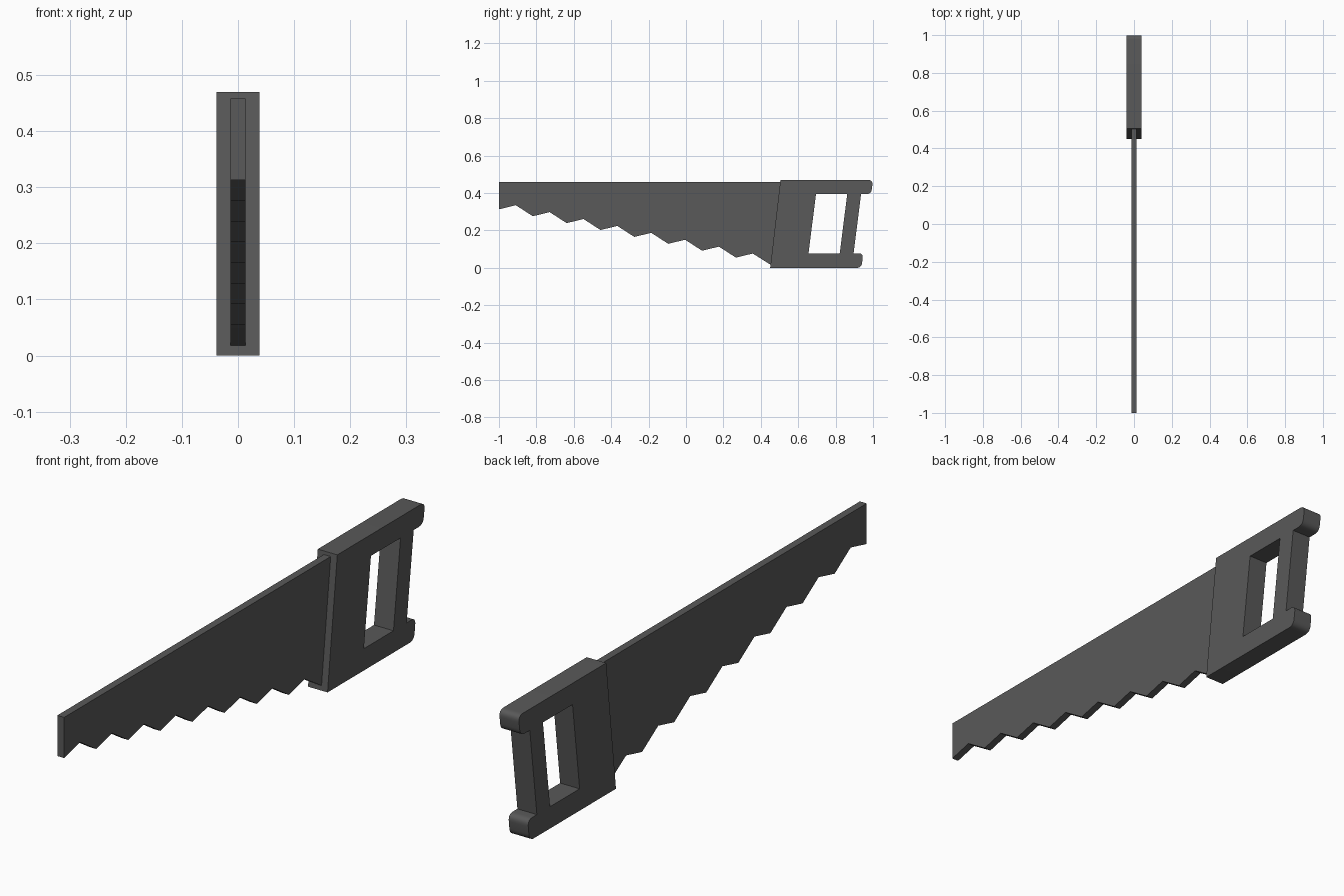
import bpy
import math
from mathutils import Matrix, Vector

cube = bpy.data.objects.get("Cube")
if cube:
    bpy.data.objects.remove(cube, do_unlink=True)

GREY = (0.1, 0.1, 0.1, 1)
mat = bpy.data.materials.new("dark grey")
mat.use_nodes = True
mat.diffuse_color = GREY
mat.node_tree.nodes["Principled BSDF"].inputs["Base Color"].default_value = GREY


def plate(name, outlines, half_width):
    """Extrude closed (y, z) outlines along x; inner outlines become holes."""
    curve = bpy.data.curves.new(name + "_profile", "CURVE")
    curve.dimensions = "2D"
    curve.fill_mode = "BOTH"
    curve.extrude = half_width
    for outline in outlines:
        spline = curve.splines.new("POLY")
        spline.points.add(len(outline) - 1)
        for point, (y, z) in zip(spline.points, outline):
            point.co = (y, z, 0, 1)
        spline.use_cyclic_u = True
    helper = bpy.data.objects.new(name + "_profile", curve)
    mesh = bpy.data.meshes.new_from_object(helper)
    bpy.data.objects.remove(helper)
    mesh.name = name
    # Stand the profile up: its x, y, depth become y, z, x
    mesh.transform(Matrix(((0, 0, 1, 0), (1, 0, 0, 0), (0, 1, 0, 0), (0, 0, 0, 1))))
    mesh.materials.clear()
    mesh.materials.append(mat)
    obj = bpy.data.objects.new(name, mesh)
    bpy.context.collection.objects.link(obj)
    bpy.ops.object.select_all(action="DESELECT")
    obj.select_set(True)
    bpy.context.view_layer.objects.active = obj
    bpy.ops.object.mode_set(mode="EDIT")
    bpy.ops.mesh.select_all(action="SELECT")
    bpy.ops.mesh.remove_doubles(threshold=0.0001)
    bpy.ops.mesh.normals_make_consistent(inside=False)
    bpy.ops.object.mode_set(mode="OBJECT")
    bpy.ops.object.shade_smooth_by_angle(angle=math.radians(35))
    return obj


def rounded(corner, before, after, radius, steps=6):
    """Round a profile corner with a quadratic arc."""
    c = Vector(corner)
    a = c + (Vector(before) - c).normalized() * radius
    b = c + (Vector(after) - c).normalized() * radius
    return [tuple(a * (1 - t) ** 2 + c * 2 * t * (1 - t) + b * t * t)
            for t in (i / steps for i in range(steps + 1))]


# Blade: straight back, eight teeth along a sloping lower edge
teeth = []
for i in range(8):
    y, z = -1 + 0.181 * i, 0.313 - 0.0369 * i
    teeth += [(y, z), (y + 0.09, z + 0.022)]
blade = teeth + [(0.45, 0.018), (0.53, 0.018), (0.53, 0.458), (-1, 0.458)]
plate("blade", [blade], 0.0135)

# Handle: slanted frame with two rounded lugs behind the grip
low = [(0.896, 0.078), (0.948, 0.078), (0.938, 0.0), (0.45, 0.0)]
high = [(0.505, 0.47), (1.0, 0.47), (0.99, 0.394), (0.936, 0.394)]
handle = [low[3], high[0]]
handle += rounded(high[1], high[0], high[2], 0.026)
handle += rounded(high[2], high[1], high[3], 0.026)
handle += [high[3], low[0]]
handle += rounded(low[1], low[0], low[2], 0.026)
handle += rounded(low[2], low[1], low[3], 0.026)
opening = [(0.655, 0.078), (0.822, 0.078), (0.862, 0.394), (0.695, 0.394)]
plate("handle", [handle, opening], 0.0385)
